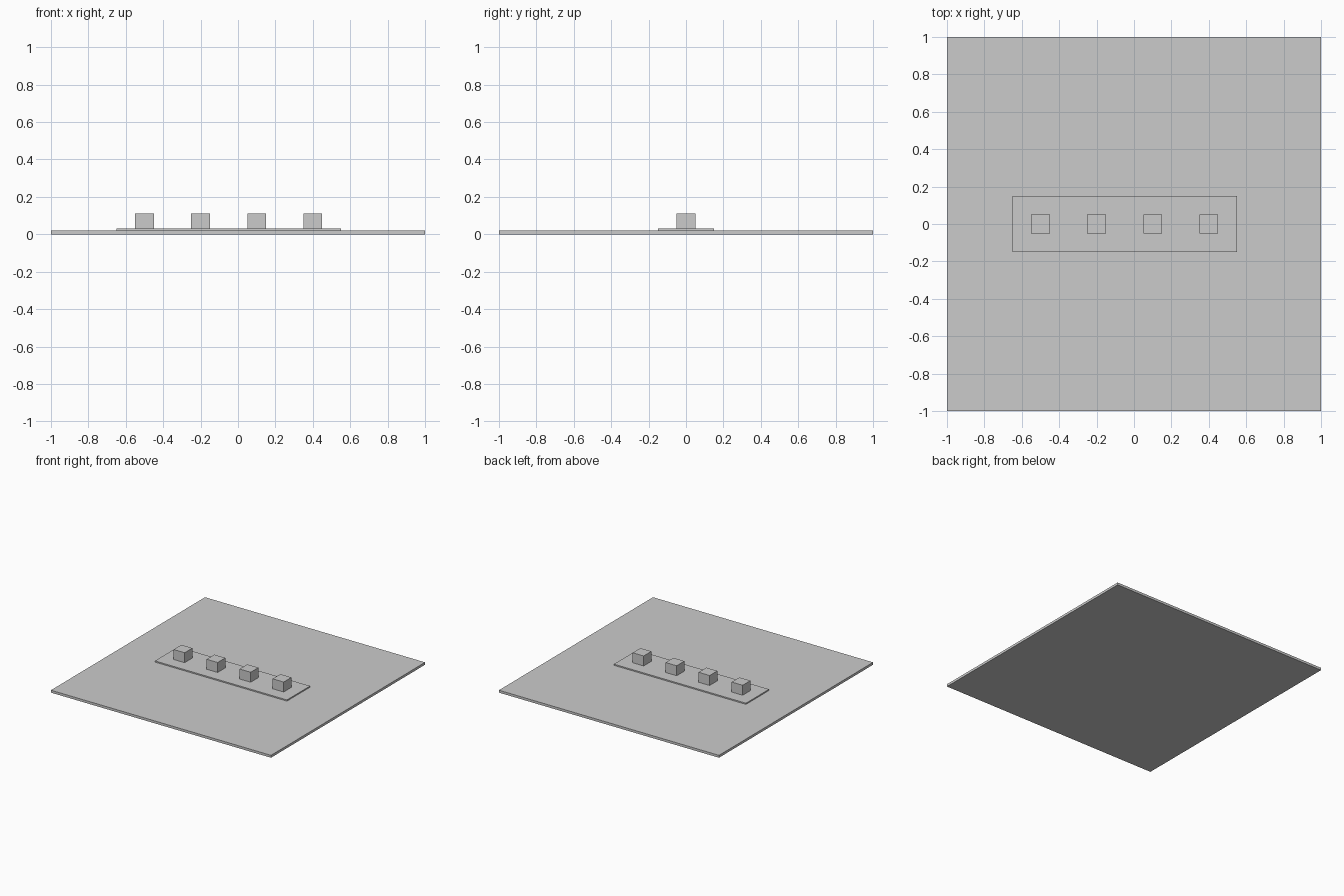
import bpy

if "Cube" in bpy.data.objects:
    bpy.data.objects.remove(bpy.data.objects["Cube"])


def box(name, x, y, z0, z1, sx, sy):
    """Box centred on x, y and spanning z0..z1."""
    bpy.ops.mesh.primitive_cube_add(size=1, location=(x, y, (z0 + z1) / 2))
    ob = bpy.context.object
    ob.name = name
    ob.scale = (sx, sy, z1 - z0)
    bpy.ops.object.transform_apply(location=False, rotation=False, scale=True)
    return ob


BASE_TOP, STRIP_TOP, BLOCK_TOP = 0.02, 0.03, 0.112

# Square ground plate
box("base_plate", 0, 0, 0, BASE_TOP, 2, 2)

# Thin raised strip, slightly left of centre
box("raised_strip", -0.05, 0, BASE_TOP, STRIP_TOP, 1.2, 0.3)

# Row of four blocks on the strip
for i in range(4):
    box(f"block_{i + 1}", -0.5 + 0.3 * i, 0, STRIP_TOP, BLOCK_TOP, 0.1, 0.1)
